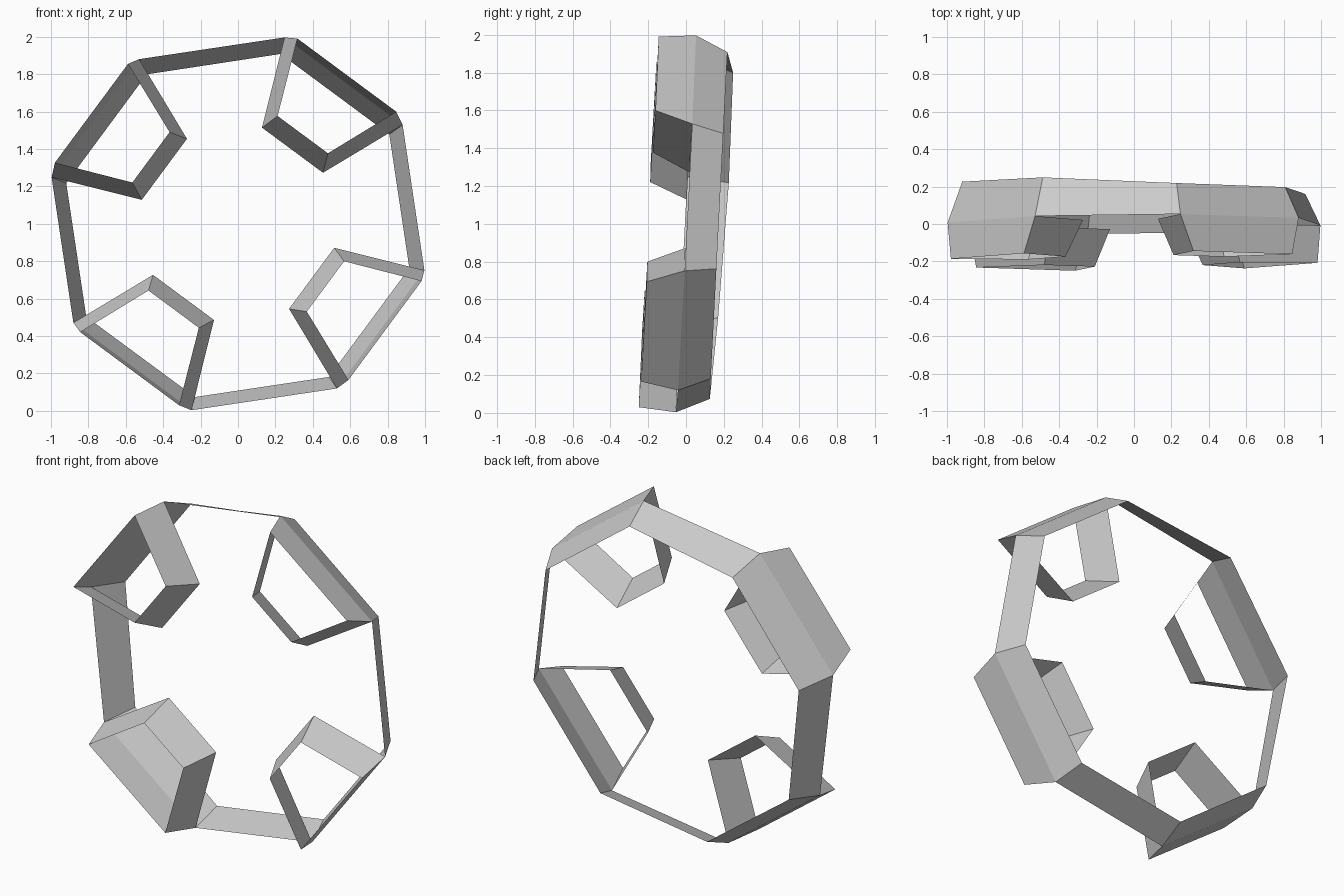
import bpy
from math import radians, cos, sin

if "Cube" in bpy.data.objects:
    bpy.data.objects.remove(bpy.data.objects["Cube"])

START = 76.0       # angle of the first ring corner, in degrees
TILT_Z, TILT_X = 0.052, 0.006


def point(radius, degrees, depth):
    """Polar position on the slightly tilted ring plane; depth runs to the back."""
    a = radians(degrees)
    x, h = radius * cos(a), radius * sin(a)
    return (x - TILT_X * depth, depth + TILT_Z * h + TILT_X * x, 1 + h - TILT_Z * depth)


def band(name, rim_a, rim_b):
    """Closed band of thin flat panels between two matching rims."""
    n = len(rim_a)
    faces = [(i, (i + 1) % n, n + (i + 1) % n, n + i) for i in range(n)]
    mesh = bpy.data.meshes.new(name)
    mesh.from_pydata(rim_a + rim_b, [], faces)
    mesh.update()
    obj = bpy.data.objects.new(name, mesh)
    bpy.context.collection.objects.link(obj)
    return obj


# Eight-sided ring, narrowing towards the back
back_depths = [0.17, 0.167, 0.167, 0.17, 0.175, 0.20, 0.22, 0.21]
angles = [START - 45 * i for i in range(8)]
front_rim = [point(1.027, a, 0) for a in angles]
back_rim = [point(0.945, a, d) for a, d in zip(angles, back_depths)]
band("octagon_ring", front_rim, back_rim)

# Four trapezoid loops standing forward from every other ring side
for k in range(4):
    a = START - 90 * k
    b = a - 45
    rear = [point(1.027, a, 0), point(1.027, b, 0),
            point(0.53, b, 0), point(0.53, a, 0)]
    front = [point(1.03, a - 3.9, -0.197), point(1.03, b + 3.9, -0.197),
             point(0.604, b + 6.4, -0.197), point(0.604, a - 6.4, -0.197)]
    band(f"trapezoid_loop_{k + 1}", rear, front)
